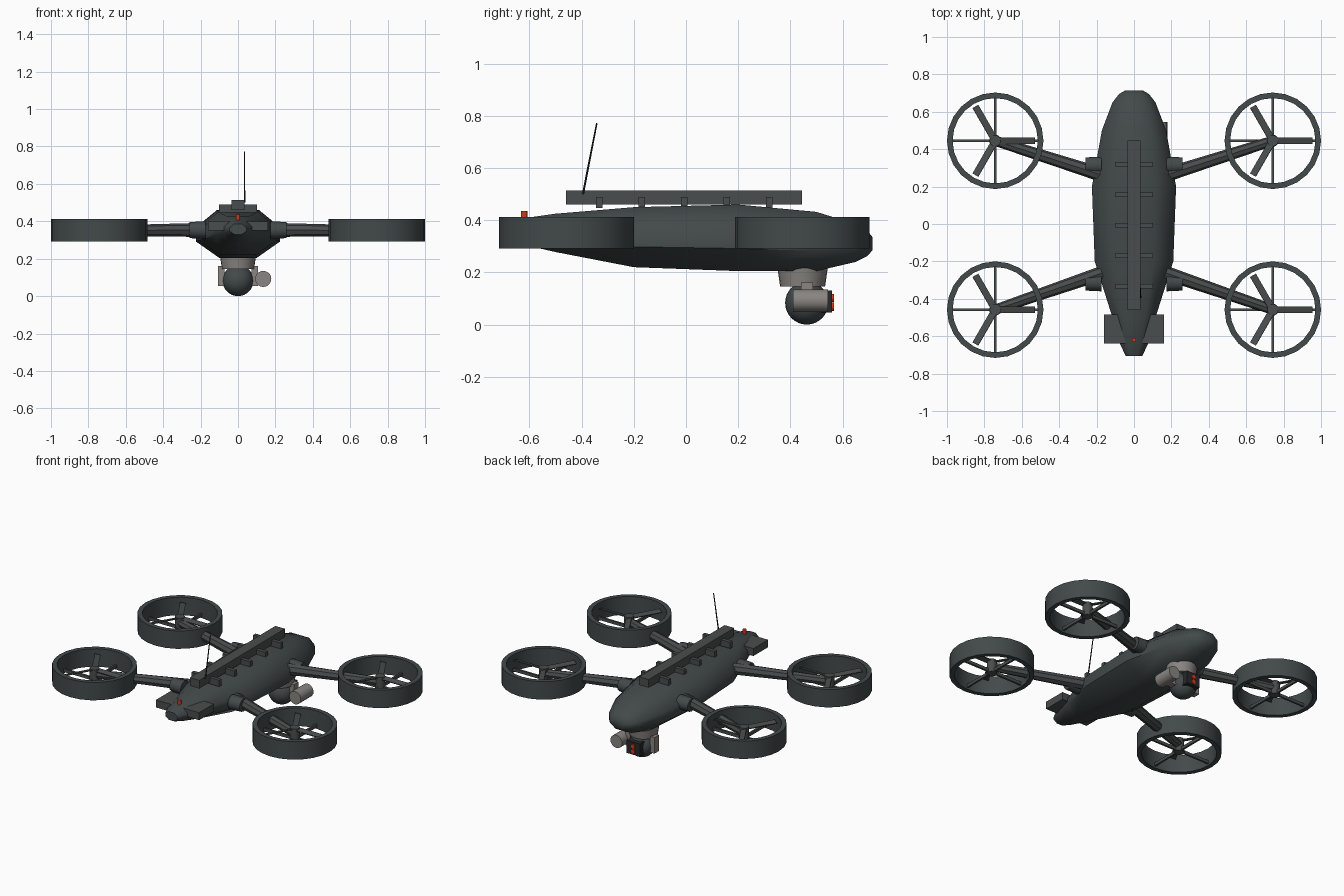
import bpy, bmesh, math
from mathutils import Vector, Matrix

cube = bpy.data.objects.get("Cube")
if cube:
    bpy.data.objects.remove(cube, do_unlink=True)


def material(name, rgb):
    m = bpy.data.materials.new(name)
    m.use_nodes = True
    color = (*rgb, 1)
    m.diffuse_color = color
    m.node_tree.nodes["Principled BSDF"].inputs["Base Color"].default_value = color
    return m


SHELL = material("dark slate shell", (0.056, 0.068, 0.068))
FRAME = material("charcoal frame", (0.068, 0.074, 0.074))
BLACK = material("near black", (0.02, 0.022, 0.023))
GREY = material("warm grey", (0.25, 0.235, 0.22))
RED = material("signal red", (0.62, 0.045, 0.015))


def finish(name, bm, mat, smooth=35):
    bmesh.ops.recalc_face_normals(bm, faces=bm.faces)
    me = bpy.data.meshes.new(name)
    bm.to_mesh(me)
    bm.free()
    me.materials.append(mat)
    ob = bpy.data.objects.new(name, me)
    bpy.context.collection.objects.link(ob)
    if smooth:
        bpy.ops.object.select_all(action="DESELECT")
        ob.select_set(True)
        bpy.context.view_layer.objects.active = ob
        bpy.ops.object.shade_smooth_by_angle(angle=math.radians(smooth))
    return ob


def box(name, center, size, mat, rot=None):
    bm = bmesh.new()
    m = Matrix.Translation(center) @ (rot or Matrix()) @ Matrix.Diagonal((*size, 1))
    bmesh.ops.create_cube(bm, size=1, matrix=m)
    return finish(name, bm, mat, 0)


def rod(name, a, b, r1, r2, mat, sides=16):
    a, b = Vector(a), Vector(b)
    d = b - a
    m = Matrix.Translation((a + b) / 2) @ d.to_track_quat("Z", "Y").to_matrix().to_4x4()
    bm = bmesh.new()
    bmesh.ops.create_cone(bm, cap_ends=True, segments=sides, radius1=r1, radius2=r2,
                          depth=d.length, matrix=m)
    return finish(name, bm, mat)


def ring(name, center, outer, inner, z0, z1, mat, sides=24):
    bm = bmesh.new()
    loops = []
    for r, z in ((outer, z0), (outer, z1), (inner, z1), (inner, z0)):
        loops.append([bm.verts.new((center[0] + r * math.cos(t), center[1] + r * math.sin(t), z))
                      for t in (math.tau * i / sides for i in range(sides))])
    for k in range(4):
        p, q = loops[k], loops[(k + 1) % 4]
        for i in range(sides):
            j = (i + 1) % sides
            bm.faces.new((p[i], p[j], q[j], q[i]))
    return finish(name, bm, mat)


# Fuselage: octagonal sections lofted along y (y, half width, bottom, top)
stations = [(-0.705, 0.045, 0.33, 0.385), (-0.64, 0.075, 0.31, 0.405),
            (-0.5, 0.115, 0.278, 0.425), (-0.2, 0.21, 0.22, 0.45),
            (0.2, 0.225, 0.205, 0.46), (0.5, 0.172, 0.205, 0.432),
            (0.65, 0.115, 0.24, 0.385), (0.695, 0.08, 0.262, 0.36),
            (0.715, 0.045, 0.285, 0.335)]
half = [(0.45, 0), (1, 0.34), (1, 0.64), (0.5, 1)]
section = half + [(-u, v) for u, v in reversed(half)]
bm = bmesh.new()
loops = [[bm.verts.new((u * w, y, lo + v * (hi - lo))) for u, v in section]
         for y, w, lo, hi in stations]
for p, q in zip(loops, loops[1:]):
    for i in range(8):
        j = (i + 1) % 8
        bm.faces.new((p[i], p[j], q[j], q[i]))
bm.faces.new(loops[0])
bm.faces.new(loops[-1])
finish("fuselage", bm, SHELL, 50)

# Tail plate and beacon
box("tail_plate", (0, -0.562, 0.375), (0.32, 0.155, 0.05), FRAME)
rod("tail_beacon", (0, -0.62, 0.39), (0, -0.62, 0.435), 0.012, 0.012, RED, 12)

# Spine rail with cross bars
box("spine_rail", (0, -0.007, 0.487), (0.07, 0.905, 0.055), FRAME)
for i in range(5):
    box("rail_cross_bar", (0, -0.333 + 0.163 * i, 0.468), (0.205, 0.025, 0.042), FRAME)

# Whip antenna
rod("antenna", (0.035, -0.395, 0.5), (0.035, -0.342, 0.772), 0.004, 0.003, BLACK, 8)

# Ducted rotors, arms and sockets
for sx in (-1, 1):
    for sy, cy in ((-1, -0.458), (1, 0.445)):
        c = Vector((sx * 0.742, cy, 0))
        ring("rotor_duct", c, 0.258, 0.228, 0.292, 0.412, SHELL)
        rod("arm", (sx * 0.17, sy * 0.262, 0.354), (c.x, c.y, 0.35), 0.038, 0.027, FRAME, 8)
        rod("arm_socket", (sx * 0.175, sy * 0.313, 0.353), (sx * 0.26, sy * 0.313, 0.353),
            0.047, 0.043, SHELL, 12)
        rod("rotor_hub", c + Vector((0, 0, 0.3)), c + Vector((0, 0, 0.39)), 0.032, 0.03, FRAME)
        box("duct_strut_across", c + Vector((0, 0, 0.315)), (0.47, 0.013, 0.02), FRAME)
        box("duct_strut_along", c + Vector((0, 0, 0.315)), (0.013, 0.47, 0.02), FRAME)
        for k in range(3):
            turn = Matrix.Rotation(k * math.tau / 3, 4, "Z")
            tilt = Matrix.Rotation(math.radians(15), 4, "X")
            box("rotor_blade", c + turn @ Vector((0.112, 0, 0.38)), (0.2, 0.036, 0.006),
                FRAME, turn @ tilt)

# Gimbal mount, yoke and sensor ball
rod("gimbal_mount", (0, 0.447, 0.145), (0, 0.447, 0.222), 0.086, 0.097, GREY, 24)
for sx in (-1, 1):
    box("gimbal_yoke", (sx * 0.09, 0.463, 0.107), (0.034, 0.046, 0.108), GREY)
bm = bmesh.new()
bmesh.ops.create_uvsphere(bm, u_segments=24, v_segments=16, radius=0.083,
                          matrix=Matrix.Translation((0, 0.463, 0.083)))
finish("sensor_ball", bm, SHELL, 60)

# Side pod and camera face with lenses
rod("side_pod", (0.135, 0.41, 0.092), (0.135, 0.545, 0.092), 0.043, 0.043, GREY, 20)
box("camera_face", (0, 0.535, 0.088), (0.1, 0.05, 0.085), BLACK)
for z in (0.068, 0.102):
    rod("camera_lens", (0, 0.55, z), (0, 0.567, z), 0.016, 0.016, RED, 12)
